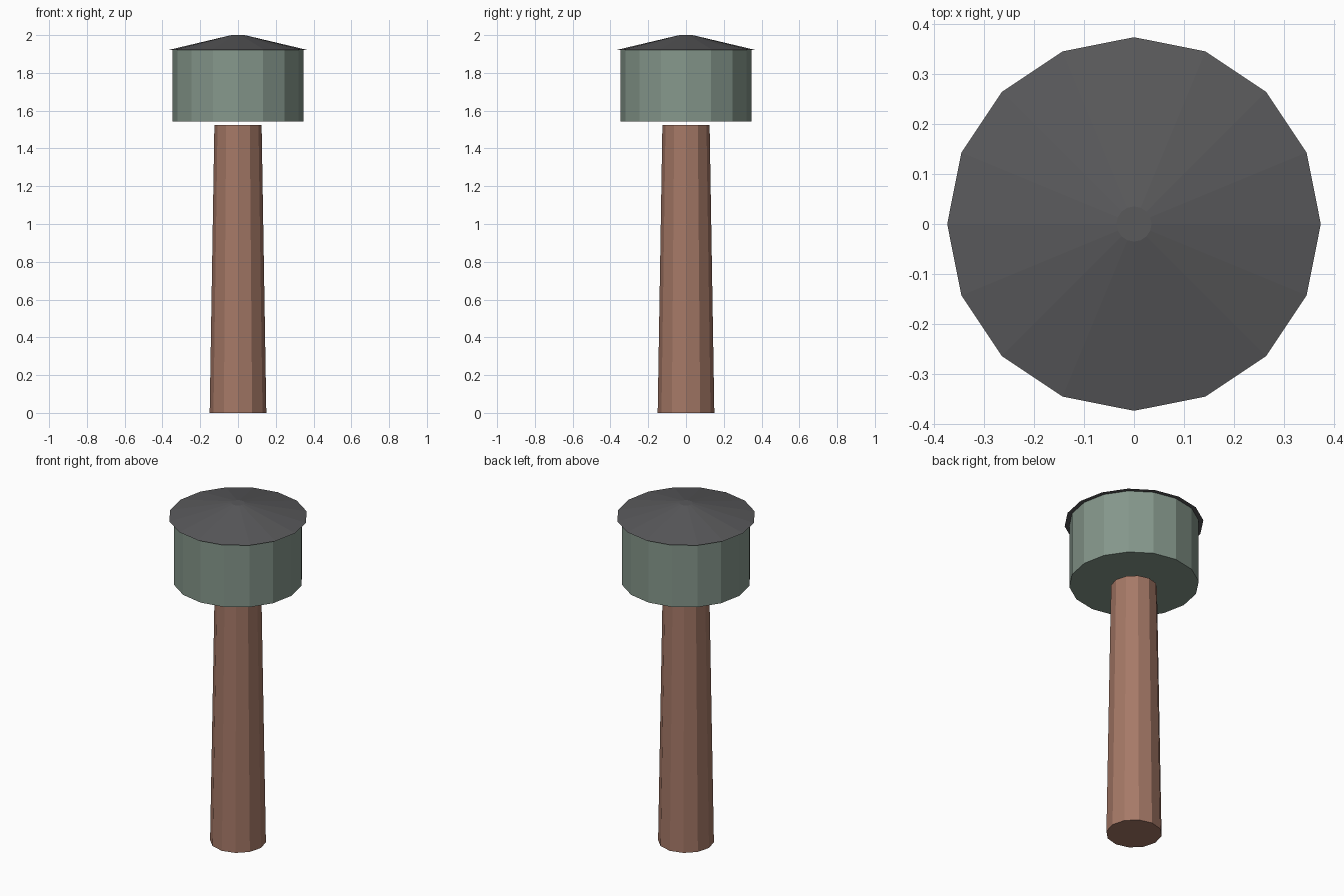
import bpy

if "Cube" in bpy.data.objects:
    bpy.data.objects.remove(bpy.data.objects["Cube"])


def material(name, color):
    m = bpy.data.materials.new(name)
    m.diffuse_color = (*color, 1.0)
    m.use_nodes = True
    m.node_tree.nodes["Principled BSDF"].inputs["Base Color"].default_value = m.diffuse_color
    return m


def frustum(name, sides, r_bottom, r_top, z0, z1, mat):
    """Flat-shaded, capped tapered prism with a corner on the +y axis."""
    bpy.ops.mesh.primitive_cone_add(
        vertices=sides, radius1=r_bottom, radius2=r_top, depth=z1 - z0,
        location=(0, 0, (z0 + z1) / 2))
    ob = bpy.context.object
    ob.name = name
    ob.data.materials.append(mat)
    return ob


brown = material("brown_clay", (0.38, 0.19, 0.135))
green = material("sage_green", (0.235, 0.31, 0.26))
grey = material("dark_grey", (0.10, 0.10, 0.105))

# Tapered support column
frustum("column", 12, 0.15, 0.125, 0.0, 1.525, brown)
# Drum floating just above the column
frustum("tank", 16, 0.348, 0.348, 1.543, 1.92, green)
# Shallow overhanging roof with a small flat top
frustum("roof", 16, 0.373, 0.035, 1.92, 2.0, grey)
